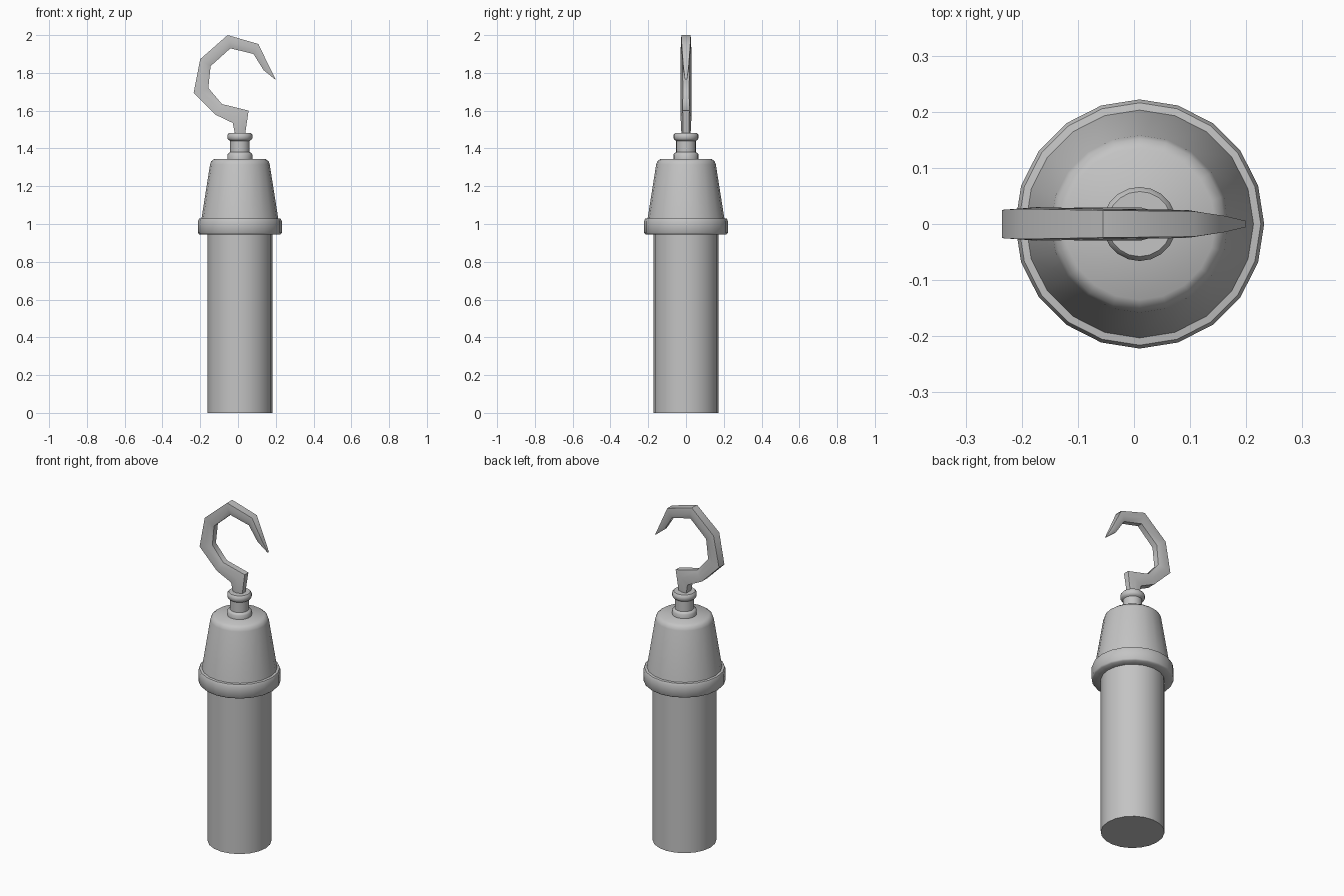
import bpy, bmesh, math
from mathutils import Vector

if "Cube" in bpy.data.objects:
    bpy.data.objects.remove(bpy.data.objects["Cube"], do_unlink=True)

AXIS_X = 0.01
SIDES = 20

grey = bpy.data.materials.new("plain_grey")
grey.use_nodes = True
colour = (0.55, 0.55, 0.55, 1)
grey.diffuse_color = colour
grey.node_tree.nodes["Principled BSDF"].inputs["Base Color"].default_value = colour


def loft(name, rings, angle):
    """Skin a list of equal-length point rings and close both ends."""
    bm = bmesh.new()
    loops = [[bm.verts.new(p) for p in ring] for ring in rings]
    count = len(loops[0])
    for a, b in zip(loops, loops[1:]):
        for i in range(count):
            j = (i + 1) % count
            bm.faces.new((a[i], a[j], b[j], b[i]))
    bm.faces.new(loops[0])
    bm.faces.new(loops[-1])
    bmesh.ops.recalc_face_normals(bm, faces=bm.faces)
    mesh = bpy.data.meshes.new(name)
    bm.to_mesh(mesh)
    bm.free()
    mesh.materials.append(grey)
    obj = bpy.data.objects.new(name, mesh)
    bpy.context.collection.objects.link(obj)
    bpy.ops.object.select_all(action='DESELECT')
    obj.select_set(True)
    bpy.context.view_layer.objects.active = obj
    bpy.ops.object.shade_smooth_by_angle(angle=math.radians(angle))
    return obj


def lathe(name, profile, angle=50):
    """Turn (radius, height) points around the upright axis."""
    turn = [math.tau * i / SIDES for i in range(SIDES)]
    return loft(name, [[(AXIS_X + r * math.cos(t), r * math.sin(t), z) for t in turn]
                       for r, z in profile], angle)


# Long handle tube
lathe("tube", [(0.172, 0), (0.172, 0.96)])

# Tapered cap with its collar
lathe("cap", [(0.17, 0.945), (0.215, 0.945), (0.222, 0.953), (0.222, 1.015),
              (0.216, 1.028), (0.203, 1.03), (0.158, 1.315), (0.152, 1.332),
              (0.135, 1.345)])

# Neck with a flange at each end
lathe("neck", [(0.066, 1.34), (0.066, 1.368), (0.06, 1.376), (0.052, 1.38),
               (0.052, 1.44), (0.06, 1.445), (0.066, 1.453), (0.066, 1.472),
               (0.058, 1.482)])

# Hook: outer x, z, inner x, z, half thickness along y
stations = [
    (-0.015, 1.47, 0.037, 1.47, 0.024),
    (-0.028, 1.535, 0.056, 1.6, 0.029),
    (-0.122, 1.58, -0.085, 1.635, 0.029),
    (-0.235, 1.693, -0.157, 1.72, 0.028),
    (-0.2, 1.873, -0.145, 1.836, 0.03),
    (-0.055, 2.0, -0.04, 1.93, 0.027),
    (0.108, 1.953, 0.082, 1.9, 0.025),
    (0.162, 1.84, 0.135, 1.815, 0.016),
    (0.2, 1.765, 0.194, 1.767, 0.006),
]
# Section: position from inner to outer, and share of the half thickness
section = [(1, 0.9), (0.5, 1), (0, 0.6), (0, -0.6), (0.5, -1), (1, -0.9)]
rings = []
for ox, oz, ix, iz, half in stations:
    outer, inner = Vector((ox, 0, oz)), Vector((ix, 0, iz))
    rings.append([inner.lerp(outer, u) + Vector((0, half * v, 0)) for u, v in section])
loft("hook", rings, 50)
